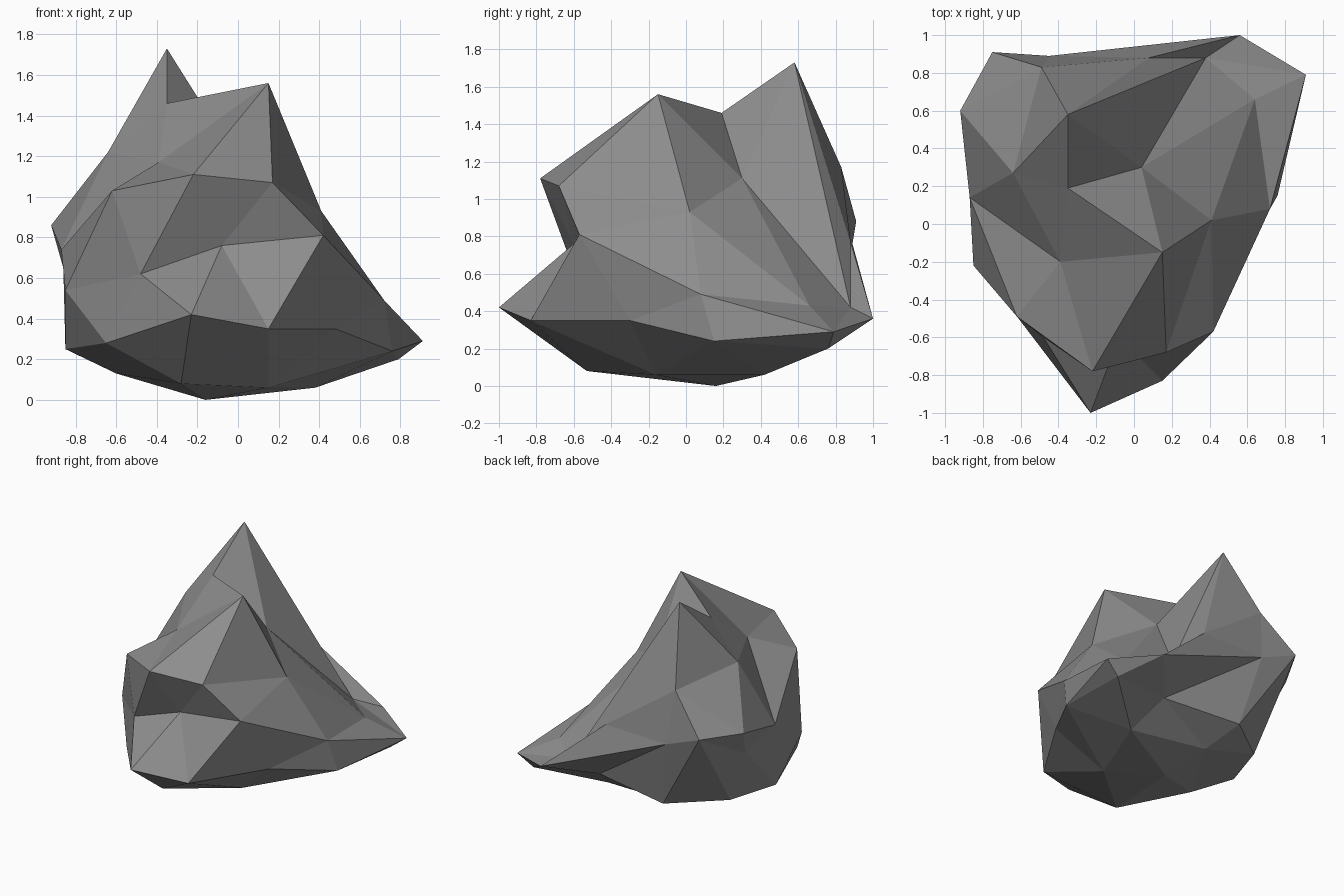
import bpy
import bmesh

default_cube = bpy.data.objects.get("Cube")
if default_cube:
    bpy.data.objects.remove(default_cube, do_unlink=True)

# Stone colour
stone = bpy.data.materials.new("stone_grey")
stone.use_nodes = True
colour = (0.27, 0.27, 0.27, 1.0)
stone.diffuse_color = colour
shader = next(n for n in stone.node_tree.nodes if n.type == "BSDF_PRINCIPLED")
shader.inputs["Base Color"].default_value = colour
shader.inputs["Roughness"].default_value = 1.0

bm = bmesh.new()


def point(x, y, z):
    """Add one rock corner, given in hundredths of a unit."""
    return bm.verts.new((x / 100, y / 100, z / 100))


def ring(*corners):
    """Add five corners, running front, left, back, right as seen from above."""
    return [point(*corner) for corner in corners]


def facet(a, b, c, ab, bc, ca):
    """Split one large triangle into four at its displaced edge midpoints."""
    for corners in ((a, ab, ca), (ab, b, bc), (ca, bc, c), (ab, bc, ca)):
        bm.faces.new(corners)


# Crown: the notch and the peaks around it
notch = point(-35, 19, 146)
peaks = ring((15, -15, 156), (4, 30, 111), (-35, 58, 173),
             (-64, 27, 122), (-39, -20, 117))

# Shoulders and the ridges between them
shoulders = ring((17, -68, 107), (64, 66, 43), (8, 88, 77),
                 (-92, 60, 86), (-62, -49, 103))
ridges = ring((41, 2, 93), (38, 88, 42), (-49, 83, 117),
              (-87, 14, 74), (-22, -78, 111))

# Flanks: corners below each shoulder, on either side
flank_ahead = ring((42, -57, 81), (91, 79, 29), (-45, 89, 76),
                   (-86, 49, 65), (-48, -60, 62))
flank_behind = ring((-8, -60, 76), (72, 8, 49), (56, 100, 36),
                    (-75, 91, 88), (-85, -22, 54))

# Skirt: the widest line above the underside
skirt = ring((48, -30, 35), (79, 76, 20), (-34, 77, 22),
             (-85, 10, 25), (-23, -100, 42))
skirt_between = ring((76, 15, 24), (28, 67, 25), (-72, 48, 24),
                     (-65, -45, 28), (15, -83, 35))

# Underside and the lowest point
underside = ring((15, -16, 6), (38, 42, 6), (-25, 50, 10),
                 (-60, -8, 13), (-28, -53, 8))
foot = point(-16, 16, 0)

# Join the rings, one fifth of the rock at a time
for i in range(5):
    j = (i + 1) % 5
    facet(notch, shoulders[i], shoulders[j],
          peaks[i], ridges[i], peaks[j])
    facet(shoulders[i], skirt[i], shoulders[j],
          flank_ahead[i], flank_behind[j], ridges[i])
    facet(skirt[i], skirt[j], shoulders[j],
          skirt_between[i], flank_ahead[j], flank_behind[j])
    facet(foot, skirt[j], skirt[i],
          underside[j], skirt_between[i], underside[i])

# Flat-shaded rock object
mesh = bpy.data.meshes.new("rock")
bm.to_mesh(mesh)
bm.free()
mesh.materials.append(stone)
rock = bpy.data.objects.new("rock", mesh)
bpy.context.collection.objects.link(rock)
